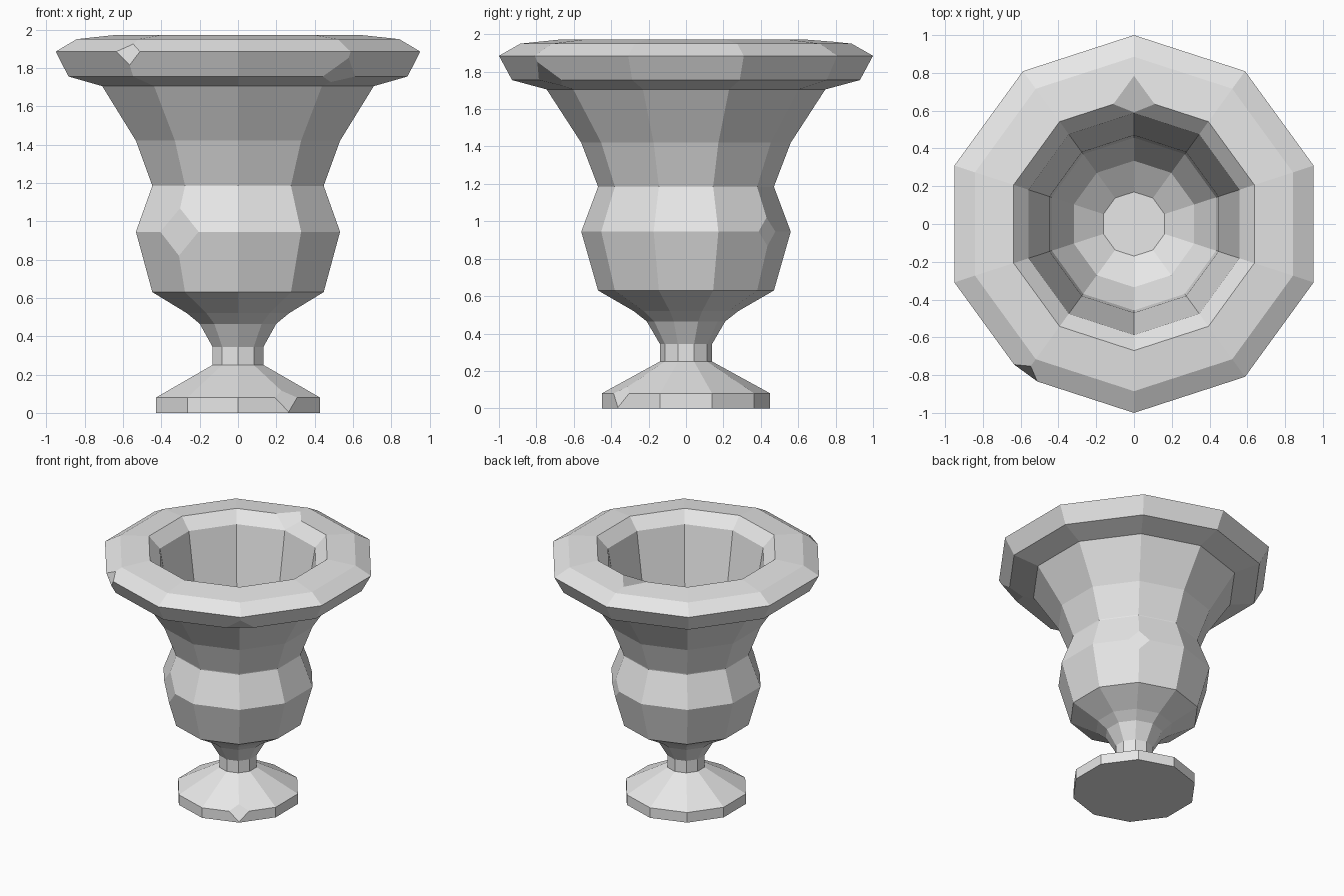
import bpy
import bmesh
from math import cos, sin, radians
from mathutils import Vector

cube = bpy.data.objects.get("Cube")
if cube:
    bpy.data.objects.remove(cube, do_unlink=True)

SIDES = 10

# Stone material
stone = bpy.data.materials.new("grey_stone")
stone.use_nodes = True
colour = (0.8, 0.8, 0.8, 1)
stone.diffuse_color = colour
stone.node_tree.nodes["Principled BSDF"].inputs["Base Color"].default_value = colour

# Profile (radius, height): foot, stem, bowl, flared neck, rim, then the inside
PROFILE = [
    (.45, 0), (.45, .08), (.14, .25), (.14, .345),
    (.21, .465), (.28, .52), (.47, .63), (.56, .945),
    (.47, 1.185), (.56, 1.42), (.745, 1.705),
    (.93, 1.755), (1, 1.885), (.885, 1.95), (.67, 1.972),
    (.587, 1.885), (.457, 1.1), (.335, .88), (.17, .77),
]


def ring_point(radius, height, degrees):
    a = radians(degrees)
    return Vector((radius * cos(a), radius * sin(a), height))


# Urn body: ten-sided rings joined by flat faces
bm = bmesh.new()
rings = []
for radius, height in PROFILE:
    rings.append([bm.verts.new(ring_point(radius, height, 18 + 360 / SIDES * i))
                  for i in range(SIDES)])
for low, high in zip(rings, rings[1:]):
    for i in range(SIDES):
        j = (i + 1) % SIDES
        bm.faces.new((low[i], low[j], high[j], high[i]))
bm.faces.new(rings[0][::-1])
bm.faces.new(rings[-1])


# Chipped corners: (radius, height, angle, size)
CHIPS = [
    (1, 1.885, 234, .08),
    (.93, 1.755, 306, .11),
    (.67, 1.972, 90, .115),
    (.56, .945, 234, .13),
    (.56, .945, 54, .08),
    (.45, .08, 306, .075),
]
for radius, height, degrees, size in CHIPS:
    target = ring_point(radius, height, degrees)
    corner = min(bm.verts, key=lambda v: (v.co - target).length)
    bmesh.ops.bevel(bm, geom=[corner], offset=size, offset_type='OFFSET',
                    segments=1, profile=.5, affect='VERTICES')

bmesh.ops.recalc_face_normals(bm, faces=bm.faces[:])
mesh = bpy.data.meshes.new("urn")
bm.to_mesh(mesh)
bm.free()
mesh.materials.append(stone)
urn = bpy.data.objects.new("urn", mesh)
bpy.context.collection.objects.link(urn)
